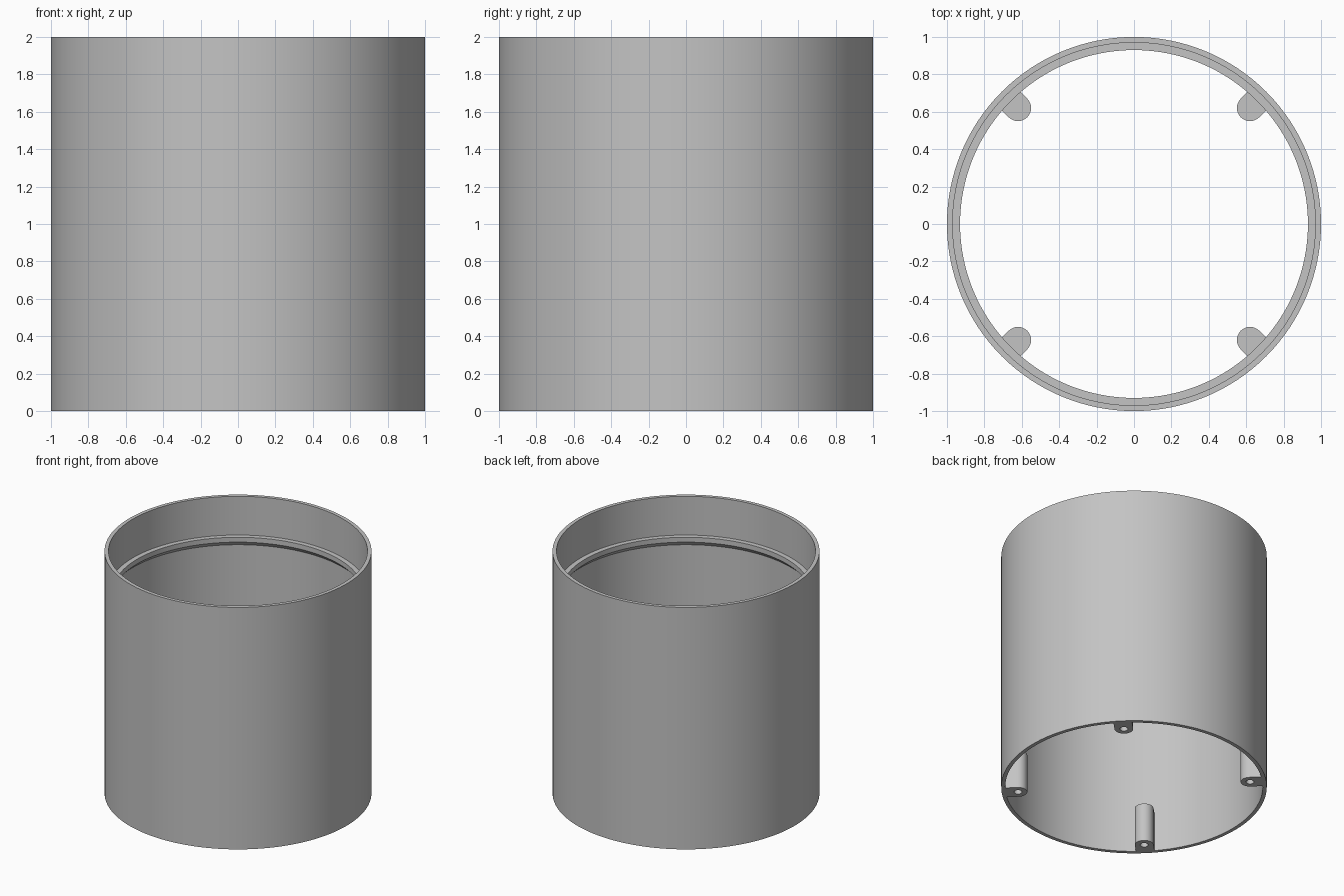
import bpy, bmesh
from math import sin, cos, tan, pi, radians
from mathutils import Matrix, Vector

cube = bpy.data.objects.get("Cube")
if cube:
    bpy.data.objects.remove(cube, do_unlink=True)

grey = bpy.data.materials.new("plain_grey")
grey.use_nodes = True
colour = (0.55, 0.55, 0.55, 1)
grey.diffuse_color = colour
grey.node_tree.nodes["Principled BSDF"].inputs["Base Color"].default_value = colour


def loft(name, loops, closed=False):
    """Join equal-length point loops with quads; cap the ends unless closed."""
    bm = bmesh.new()
    rings = [[bm.verts.new(p) for p in loop] for loop in loops]
    n = len(rings[0])
    pairs = list(zip(rings, rings[1:]))
    if closed:
        pairs.append((rings[-1], rings[0]))
    else:
        bm.faces.new(rings[0])
        bm.faces.new(rings[-1])
    for a, b in pairs:
        for i in range(n):
            j = (i + 1) % n
            bm.faces.new((a[i], a[j], b[j], b[i]))
    bmesh.ops.recalc_face_normals(bm, faces=bm.faces)
    mesh = bpy.data.meshes.new(name)
    bm.to_mesh(mesh)
    bm.free()
    mesh.materials.append(grey)
    obj = bpy.data.objects.new(name, mesh)
    bpy.context.collection.objects.link(obj)
    bpy.ops.object.select_all(action='DESELECT')
    obj.select_set(True)
    bpy.context.view_layer.objects.active = obj
    bpy.ops.object.shade_smooth_by_angle(angle=radians(30))
    return obj


def circle(radius, z, n, cx=0):
    return [Vector((cx + radius * cos(2 * pi * i / n), radius * sin(2 * pi * i / n), z))
            for i in range(n)]


# Open tube with an inner ledge, chamfered underneath
WALL, LEDGE = 0.97, 0.93
profile = [(1, 0), (1, 2), (WALL, 2), (WALL, 1.68),
           (LEDGE, 1.68), (LEDGE, 1.64), (WALL, 1.60), (WALL, 0)]
loft("tube_wall", [circle(r, z, 128) for r, z in profile], closed=True)

# Screw posts: round on the inside, straight sides running into the wall
POST_R, POST_X, POST_H, SEGS = 0.07, 0.877, 0.32, 32
REACH = POST_R / tan(3 * 2 * pi / SEGS)


def post_outline(z):
    pts = []
    for i in range(SEGS):
        a = 2 * pi * i / SEGS
        c, s = cos(a), sin(a)
        t = POST_R
        if c > 0.001:
            t = min(REACH / c, POST_R / max(abs(s), 0.001))
        pts.append(Vector((POST_X + t * c, t * s, z)))
    return pts


names = ("back_left", "back_right", "front_right", "front_left")
for k, place in enumerate(names):
    turn = Matrix.Rotation(pi / 4 + k * pi / 2, 3, 'Z')
    # Blind screw hole, bottom face, sides and top
    loops = [circle(0.03, 0.25, SEGS, POST_X), circle(0.03, 0, SEGS, POST_X),
             post_outline(0), post_outline(POST_H)]
    loft(place + "_screw_post", [[turn @ p for p in loop] for loop in loops])
